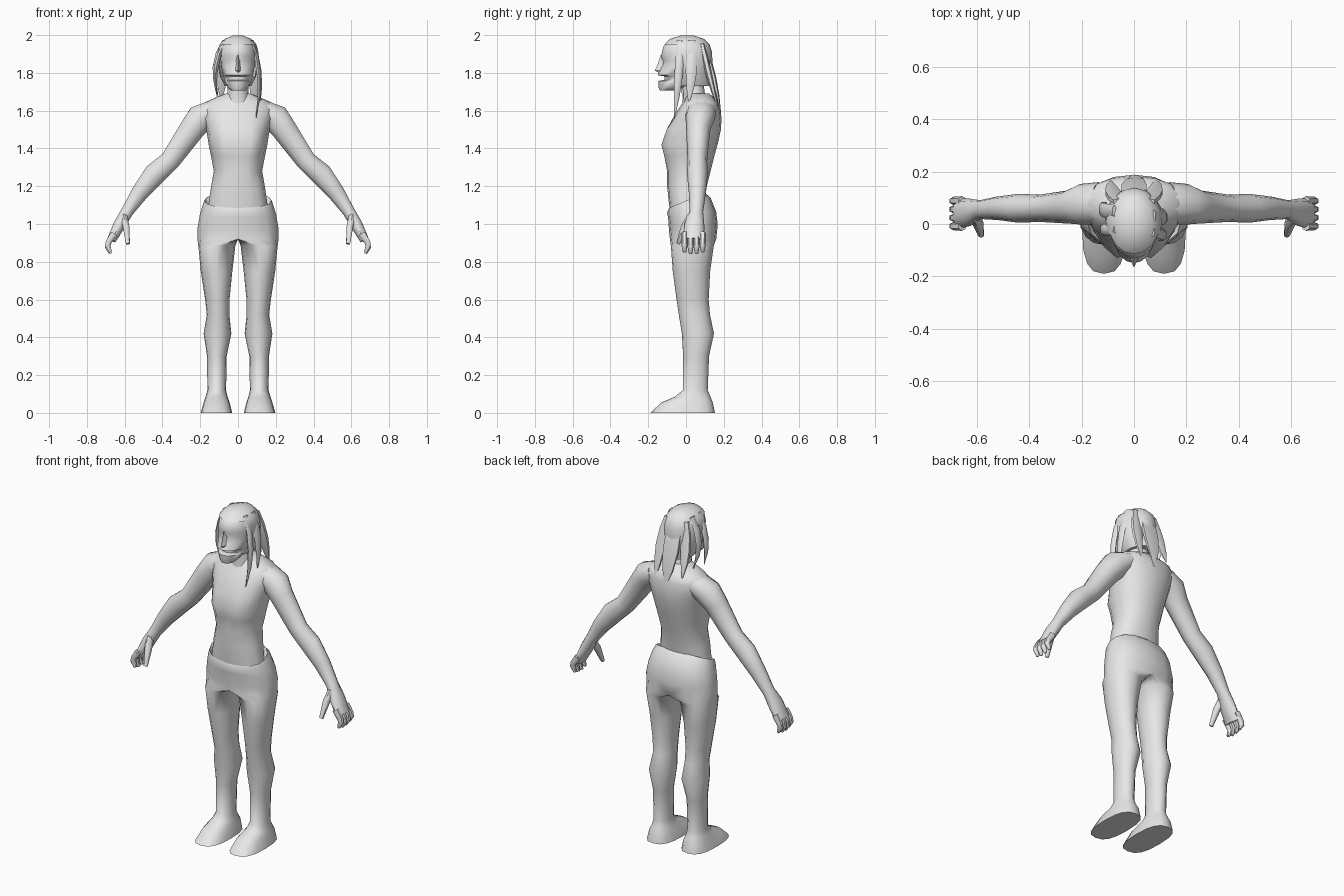
import bpy, bmesh, math
from mathutils import Vector

if "Cube" in bpy.data.objects:
    bpy.data.objects.remove(bpy.data.objects["Cube"])


def material(name, v):
    m = bpy.data.materials.new(name)
    m.diffuse_color = (v, v, v, 1)
    m.use_nodes = True
    m.node_tree.nodes["Principled BSDF"].inputs["Base Color"].default_value = m.diffuse_color
    return m


GREY = material("plain grey", 0.8)
WHITE = material("mouth white", 1.0)


def skin(name, rings, mirror=False, edit=None, angle=60):
    """Bridge point rings into one capped smooth mesh."""
    bm = bmesh.new()
    vs = [[bm.verts.new(p) for p in r] for r in rings]
    n = len(vs[0])
    for a, b in zip(vs, vs[1:]):
        for i in range(n):
            j = (i + 1) % n
            bm.faces.new((a[i], a[j], b[j], b[i]))
    bm.faces.new(vs[0])
    bm.faces.new(vs[-1])
    bmesh.ops.recalc_face_normals(bm, faces=bm.faces)
    if edit:
        edit(bm)
    me = bpy.data.meshes.new(name)
    bm.to_mesh(me)
    bm.free()
    me.materials.append(GREY)
    me.materials.append(WHITE)
    ob = bpy.data.objects.new(name, me)
    bpy.context.collection.objects.link(ob)
    if mirror:
        ob.modifiers.new("mirror", 'MIRROR').merge_threshold = 0.002
    bpy.ops.object.select_all(action='DESELECT')
    ob.select_set(True)
    bpy.context.view_layer.objects.active = ob
    bpy.ops.object.shade_smooth_by_angle(angle=math.radians(angle))


def spow(v, e):
    return math.copysign(abs(v) ** e, v)


def ring(z, x0, x1, y0, y1, e=1.0, tilt=0.0, half=False, n=16):
    """Level ring between x0..x1 and y0..y1; half gives a D shape flat on x = 0."""
    pts = []
    for i in range(n):
        t = 2 * math.pi * i / n
        c, s = spow(math.cos(t), e), spow(math.sin(t), e)
        x = max(0, x1 * c) if half else (x0 + x1) / 2 + (x1 - x0) / 2 * c
        pts.append((x, (y0 + y1) / 2 + (y1 - y0) / 2 * s, z + tilt * s))
    return pts


def stack(name, rows, e=1.0, edit=None):
    """Symmetric part from rows of height, half width, front, back."""
    skin(name, [ring(z, -w, w, a, b, e) for z, w, a, b in rows], edit=edit)


def tube(name, path, n=8, mirror=False):
    """Tapered tube; path rows are x, y, z, radius along y, radius across."""
    P = [Vector(p[:3]) for p in path]
    rings = []
    for k, p in enumerate(path):
        t = (P[min(k + 1, len(P) - 1)] - P[max(k - 1, 0)]).normalized()
        u = (Vector((0, 1, 0)) - t * t.y).normalized()
        v = t.cross(u)
        rings.append([P[k] + u * p[3] * math.cos(2 * math.pi * i / n)
                      + v * p[4] * math.sin(2 * math.pi * i / n) for i in range(n)])
    skin(name, rings, mirror)


def delete_faces(bm, test):
    gone = [f for f in bm.faces if test(f)]
    bmesh.ops.delete(bm, geom=gone, context='FACES')


# torso with chest
def shape_chest(bm):
    for v in bm.verts:
        if v.co.y < 0 and 1.35 < v.co.z < 1.53:
            if abs(v.co.x) < 0.02:
                v.co.y += 0.025
            elif abs(v.co.x) < 0.1:
                v.co.y -= 0.012


stack("torso", [(1.06, .163, -.085, .09), (1.2, .142, -.10, .11), (1.28, .128, -.10, .13),
                (1.36, .143, -.112, .15), (1.42, .155, -.128, .167), (1.5, .168, -.10, .185),
                (1.56, .185, -.07, .188), (1.61, .195, -.04, .182), (1.645, .175, -.015, .172),
                (1.69, .07, .005, .125)], 0.9, shape_chest)
stack("neck", [(1.63, .075, -.02, .12), (1.69, .056, -.015, .10), (1.8, .052, -.03, .085)])

# trousers and feet: height, inner x, outer x, front, back (inner 0 = joined at the middle)
LEGS = [(1.09, 0, .165, -.075, .085), (1.125, 0, .178, -.09, .10), (1.1, 0, .187, -.10, .13),
        (1.05, 0, .202, -.095, .16), (.98, 0, .214, -.09, .168), (.92, 0, .215, -.085, .16),
        (.885, .014, .21, -.08, .147), (.75, .03, .197, -.07, .128), (.6, .045, .174, -.05, .12),
        (.52, .046, .165, -.038, .127), (.42, .035, .182, -.022, .148), (.3, .06, .164, -.015, .122),
        (.12, .063, .162, -.017, .115), (.085, .055, .172, -.06, .13), (.055, .044, .182, -.13, .142),
        (0, .031, .198, -.19, .153)]
skin("trouser_legs_and_feet",
     [ring(z, x0, x1, y0, y1, e=.75 if z < .06 else .9 if z > .85 else 1,
           tilt=.04 if z > 1.08 else .015 if z > .95 else 0, half=x0 == 0)
      for z, x0, x1, y0, y1 in LEGS],
     mirror=True,
     edit=lambda bm: delete_faces(bm, lambda f: all(v.co.x < .001 for v in f.verts)))

# arms down to the palm
tube("arms", [(.13, .08, 1.60, .08, .06), (.2, .075, 1.56, .078, .078), (.245, .065, 1.50, .064, .07),
              (.36, .06, 1.335, .052, .056), (.44, .06, 1.265, .055, .062), (.52, .06, 1.165, .045, .048),
              (.587, .055, 1.065, .036, .034), (.625, .045, 1.0, .052, .034), (.67, .04, .915, .058, .025)],
     n=10, mirror=True)

# fingers and thumbs
for k in range(4):
    y = -.008 + k * .032
    d = .008 * abs(k - 1.4)
    tube(f"finger_{k + 1}", [(.655, y, .95, .018, .02), (.685, y, .905, .017, .018),
                             (.69, y, .872 + d, .015, .016), (.675, y, .84 + d, .009, .009)],
         n=6, mirror=True)
tube("thumb", [(.605, .03, 1.04, .025, .022), (.592, -.005, .985, .022, .02),
               (.583, -.043, .895, .01, .012)], n=6, mirror=True)


# head with eye hollows and open mouth
def shape_face(bm):
    for v in bm.verts:
        if abs(v.co.z - 1.865) < .005 and v.co.y < -.08 and .02 < abs(v.co.x) < .06:
            v.co.y += .016
    for f in bm.faces:
        c = f.calc_center_median()
        if 1.762 < c.z < 1.782 and c.y < -.07 and abs(c.x) < .05:
            f.material_index = 1


stack("head", [(1.707, .038, -.138, -.06), (1.725, .055, -.146, 0), (1.757, .07, -.147, .04),
               (1.763, .072, -.115, .045), (1.782, .078, -.115, .055), (1.788, .08, -.15, .06),
               (1.83, .088, -.132, .085), (1.865, .092, -.128, .10), (1.89, .094, -.132, .105),
               (1.94, .09, -.12, .105), (1.98, .055, -.07, .07)], 1.05, shape_face)

# nose: narrow bridge widening to the tip
NOSE = [(1.895, .008, -.134), (1.84, .013, -.152), (1.813, .021, -.166), (1.802, .018, -.145)]
skin("nose", [[(-w, -.12, z), (0, y, z), (w, -.12, z)] for z, w, y in NOSE], angle=40)

# hair cap, open over the face
stack("hair_cap", [(1.73, .07, -.06, .13), (1.78, .095, -.09, .135), (1.85, .11, -.10, .14),
                   (1.91, .108, -.118, .138), (1.95, .098, -.115, .125), (1.98, .07, -.085, .095),
                   (1.997, .028, -.03, .045)],
      edit=lambda bm: delete_faces(bm, lambda f: f.calc_center_median().y < -.035
                                   and f.calc_center_median().z < 1.955))


def lock(name, root, middle, tip, depth, width):
    """Hair lock curving through three points and tapering to its tip."""
    a, m, c = Vector(root), Vector(middle), Vector(tip)
    path = []
    for k, s in enumerate((.8, 1, 1, .7, .1)):
        t = k / 4
        p = a * (1 - t) * (1 - 2 * t) + m * 4 * t * (1 - t) + c * t * (2 * t - 1)
        path.append((*p, depth * s, width * s))
    tube(name, path, n=6)


# long locks hanging in front, at the sides and behind
lock("left_front_lock", (.07, -.03, 1.97), (.112, -.04, 1.78), (.095, -.062, 1.56), .022, .013)
lock("left_side_lock", (.075, .03, 1.97), (.114, .028, 1.81), (.118, .015, 1.64), .03, .012)
lock("right_front_lock", (-.07, -.02, 1.97), (-.117, -.022, 1.82), (-.11, -.015, 1.67), .022, .013)
lock("right_side_lock", (-.075, .05, 1.97), (-.124, .055, 1.83), (-.105, .08, 1.68), .028, .012)
lock("back_middle_lock", (0, .09, 1.965), (0, .145, 1.78), (.01, .185, 1.58), .014, .055)
lock("back_left_lock", (.055, .085, 1.95), (.08, .122, 1.79), (.085, .17, 1.61), .017, .034)
lock("back_right_lock", (-.055, .085, 1.95), (-.08, .118, 1.8), (-.09, .165, 1.65), .017, .034)
